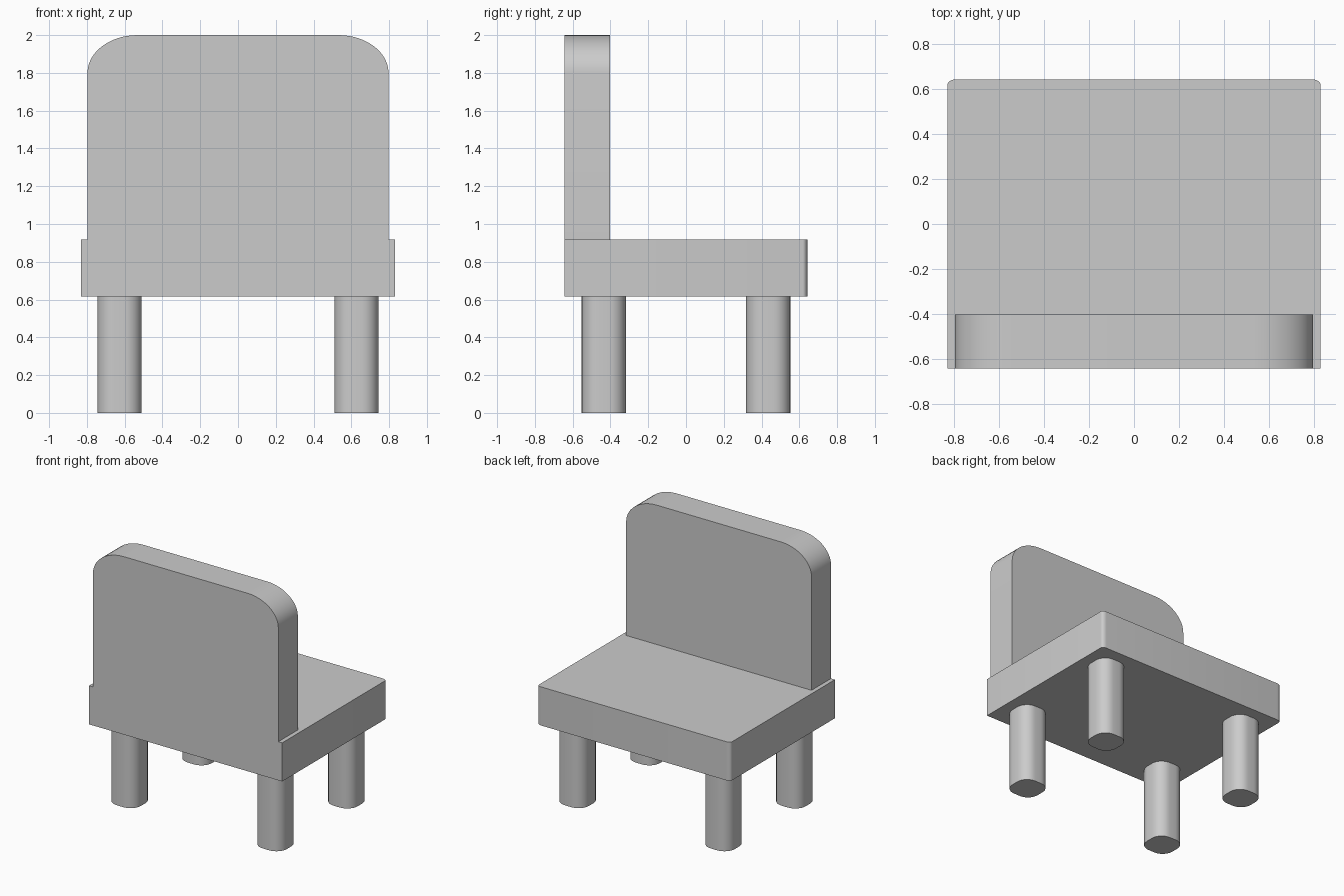
import bpy, bmesh
from math import sin, cos, pi, radians
from mathutils import Matrix

cube = bpy.data.objects.get("Cube")
if cube:
    bpy.data.objects.remove(cube, do_unlink=True)

grey = bpy.data.materials.new("plain grey")
grey.use_nodes = True
colour = (0.6, 0.6, 0.6, 1)
grey.diffuse_color = colour
grey.node_tree.nodes["Principled BSDF"].inputs["Base Color"].default_value = colour


def outline(hx, hy, rx, ry, round_bottom, steps=12):
    """Rectangle outline whose upper (and optionally lower) corners are rounded."""
    points = []
    for quarter, (sx, sy) in enumerate([(1, 1), (-1, 1), (-1, -1), (1, -1)]):
        if sy < 0 and not round_bottom:
            points.append((sx * hx, sy * hy))
            continue
        for i in range(steps + 1):
            a = (quarter + i / steps) * pi / 2
            points.append((sx * (hx - rx) + rx * cos(a), sy * (hy - ry) + ry * sin(a)))
    return points


def slab(name, points, depth, matrix):
    """Extrude an outline along its local z, then place it."""
    bm = bmesh.new()
    face = bm.faces.new([bm.verts.new((x, y, 0)) for x, y in points])
    top = bmesh.ops.extrude_face_region(bm, geom=[face])["geom"]
    bmesh.ops.translate(bm, vec=(0, 0, depth),
                        verts=[v for v in top if isinstance(v, bmesh.types.BMVert)])
    bmesh.ops.recalc_face_normals(bm, faces=bm.faces)
    bm.transform(matrix)
    mesh = bpy.data.meshes.new(name)
    bm.to_mesh(mesh)
    bm.free()
    mesh.materials.append(grey)
    obj = bpy.data.objects.new(name, mesh)
    bpy.context.collection.objects.link(obj)
    bpy.ops.object.select_all(action="DESELECT")
    obj.select_set(True)
    bpy.context.view_layer.objects.active = obj
    bpy.ops.object.shade_smooth_by_angle(angle=radians(30))
    return obj


# Seat with small rounded corners on the open side
slab("seat", outline(0.83, 0.643, 0.035, 0.025, False, 6), 0.3,
     Matrix.Translation((0, 0, 0.617)))

# Upright backrest with broad rounded top corners
slab("backrest", outline(0.797, 0.5415, 0.265, 0.2, False), 0.24,
     Matrix.Translation((0, -0.403, 1.4585)) @ Matrix.Rotation(pi / 2, 4, "X"))

# Four legs with rounded-square sections
for x_name, sx in (("left", 1), ("right", -1)):
    for y_name, sy in (("front", -1), ("back", 1)):
        slab(f"{y_name}_{x_name}_leg", outline(0.117, 0.117, 0.09, 0.09, True, 8), 0.617,
             Matrix.Translation((sx * 0.627, sy * 0.435, 0)))
